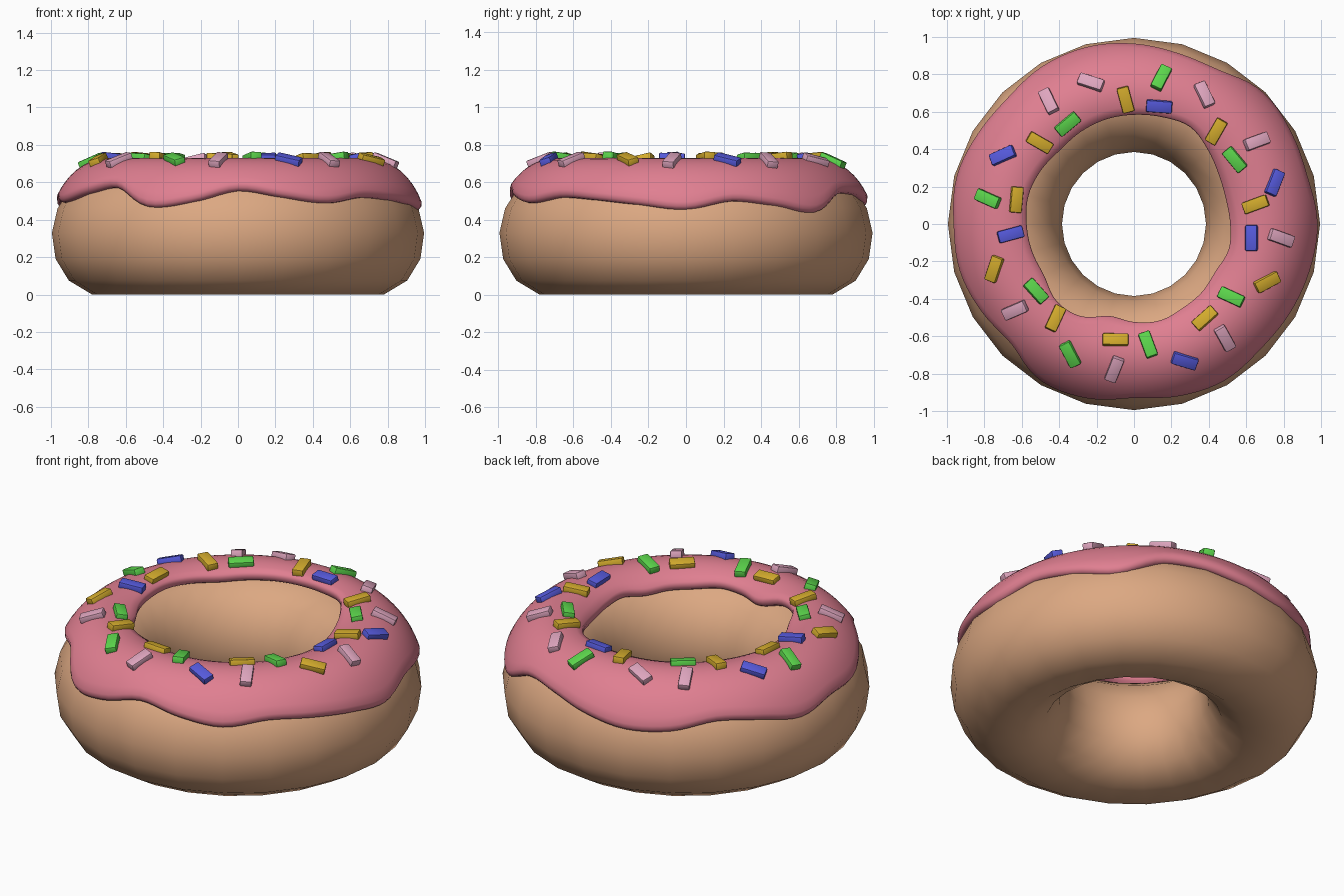
import bpy, bmesh, math
from mathutils import Vector, Matrix

if "Cube" in bpy.data.objects:
    bpy.data.objects.remove(bpy.data.objects["Cube"])

MID = 0.69          # radius of the ring's centre line
Z0, RX, RZ = 0.33, 0.32, 0.40   # icing cross-section ellipse


def srgb(r, g, b):
    f = lambda c: c / 12.92 if c <= 0.04045 else ((c + 0.055) / 1.055) ** 2.4
    return (f(r / 255), f(g / 255), f(b / 255), 1)


def material(name, rgb):
    m = bpy.data.materials.new(name)
    m.diffuse_color = srgb(*rgb)
    m.use_nodes = True
    m.node_tree.nodes["Principled BSDF"].inputs["Base Color"].default_value = m.diffuse_color
    return m


def ring_object(name, sections, mat):
    """Skin a closed loop of closed (r, z) sections around the z axis."""
    bm = bmesh.new()
    n = len(sections)
    rings = []
    for i, sec in enumerate(sections):
        a = 2 * math.pi * i / n
        rings.append([bm.verts.new((r * math.cos(a), r * math.sin(a), z)) for r, z in sec])
    k = len(rings[0])
    for i in range(n):
        A, B = rings[i], rings[(i + 1) % n]
        for j in range(k):
            bm.faces.new((A[j], B[j], B[(j + 1) % k], A[(j + 1) % k]))
    bmesh.ops.recalc_face_normals(bm, faces=bm.faces)
    for f in bm.faces:
        f.smooth = True
    me = bpy.data.meshes.new(name)
    bm.to_mesh(me)
    bm.free()
    ob = bpy.data.objects.new(name, me)
    bpy.context.collection.objects.link(ob)
    me.materials.append(mat)
    return ob


def cyclic(vals, t):
    """Smooth closed interpolation, t in 0..1."""
    n = len(vals)
    x = t * n
    i = int(x)
    u = x - i
    a, b, c, d = (vals[(i + k) % n] for k in (-1, 0, 1, 2))
    return b + 0.5 * u * (c - a + u * (2 * a - 5 * b + 4 * c - d + u * (3 * (b - c) + d - a)))


def icing_z(r):
    return Z0 + RZ * math.sqrt(max(0, 1 - ((r - MID) / RX) ** 2))


# Dough: 24-sided ring with a flat bottom
half = [(0.09, 0.0), (0.215, 0.075), (0.285, 0.19), (0.305, 0.33),
        (0.275, 0.46), (0.205, 0.57), (0.11, 0.64)]
profile = [(MID + d, z) for d, z in half] + [(MID, 0.665)]
profile += [(MID - d, z) for d, z in reversed(half)]
ring_object("dough", [profile] * 24, material("dough tan", (220, 168, 130)))

# Icing: wavy outer drip height and wavy inner radius, every 15 degrees
drip = [.45, .495, .47, .435, .53, .53, .49, .455, .465, .51, .49, .45,
        .49, .49, .535, .565, .465, .49, .55, .515, .485, .515, .50, .475]
inner = [.52, .515, .53, .565, .605, .597, .59, .585, .575, .565, .58, .59,
         .58, .57, .56, .59, .575, .515, .53, .54, .525, .52, .51, .53]
sections = []
N = 120
for i in range(N):
    zo, ri = cyclic(drip, i / N), cyclic(inner, i / N)
    a0 = math.asin((zo + 0.045 - Z0) / RZ)
    a1 = math.acos((ri - MID) / RX)
    ro = MID + RX * math.cos(a0)
    sec = [(ro - 0.09, zo + 0.03), (ro - 0.035, zo), (ro - 0.012, zo + 0.006), (ro - 0.001, zo + 0.022)]
    for k in range(13):
        a = a0 + (a1 - a0) * k / 12
        sec.append((MID + RX * math.cos(a), Z0 + RZ * math.sin(a)))
    zi = icing_z(ri)
    sec += [(ri - 0.006, zi - 0.018), (ri, zi - 0.045), (ri + 0.04, zi - 0.065), (MID, 0.6)]
    sections.append(sec)
ring_object("icing", sections, material("icing pink", (224, 127, 145)))

# Sprinkles: (x, y, heading in degrees) for each colour
sprinkles = {
    "green": ((92, 214, 76), [
        (.145, .78, 65), (-.355, .535, 40), (.54, .345, -50), (-.78, .135, -22),
        (-.525, -.36, -48), (-.34, -.695, -65), (.075, -.645, -70), (.52, -.39, -25)]),
    "yellow": ((212, 172, 45), [
        (-.045, .665, -75), (-.505, .435, -30), (.44, .495, 60), (.65, .105, 20), (-.63, .13, 85),
        (-.745, -.24, 68), (-.42, -.505, 65), (-.10, -.62, 0), (.38, -.505, 42), (.71, -.31, 25)]),
    "blue": ((86, 90, 220), [
        (.135, .63, -4), (-.70, .365, 20), (.75, .22, 65), (.63, -.075, 90),
        (-.66, -.055, 15), (.27, -.73, -20)]),
    "pale_pink": ((222, 165, 190), [
        (-.23, .755, -22), (-.455, .655, -63), (.375, .69, -68), (.655, .44, 22),
        (.785, -.075, -18), (-.635, -.46, 25), (-.105, -.775, 70), (.485, -.61, -60)]),
}
for colour, (rgb, spots) in sprinkles.items():
    bm = bmesh.new()
    for x, y, deg in spots:
        r = math.hypot(x, y)
        z = icing_z(r)
        slope = (r - MID) / RX ** 2
        n = Vector((x / r * slope, y / r * slope, (z - Z0) / RZ ** 2)).normalized()
        h = Vector((math.cos(math.radians(deg)), math.sin(math.radians(deg)), 0))
        h = (h - n * h.dot(n)).normalized()
        rot = Matrix((h, n.cross(h), n)).transposed().to_4x4()
        place = Matrix.Translation(Vector((x, y, z)) + n * 0.006) @ rot
        bmesh.ops.create_cube(bm, size=1, matrix=place @ Matrix.Diagonal((0.138, 0.064, 0.042, 1)))
    bmesh.ops.bevel(bm, geom=list(bm.edges), offset=0.007, segments=2, profile=0.5, affect='EDGES')
    me = bpy.data.meshes.new("sprinkles_" + colour)
    bm.to_mesh(me)
    bm.free()
    me.materials.append(material("sprinkle " + colour.replace("_", " "), rgb))
    ob = bpy.data.objects.new("sprinkles_" + colour, me)
    bpy.context.collection.objects.link(ob)
    bpy.context.view_layer.objects.active = ob
    ob.select_set(True)
    bpy.ops.object.shade_smooth_by_angle(angle=math.radians(40))
    ob.select_set(False)
